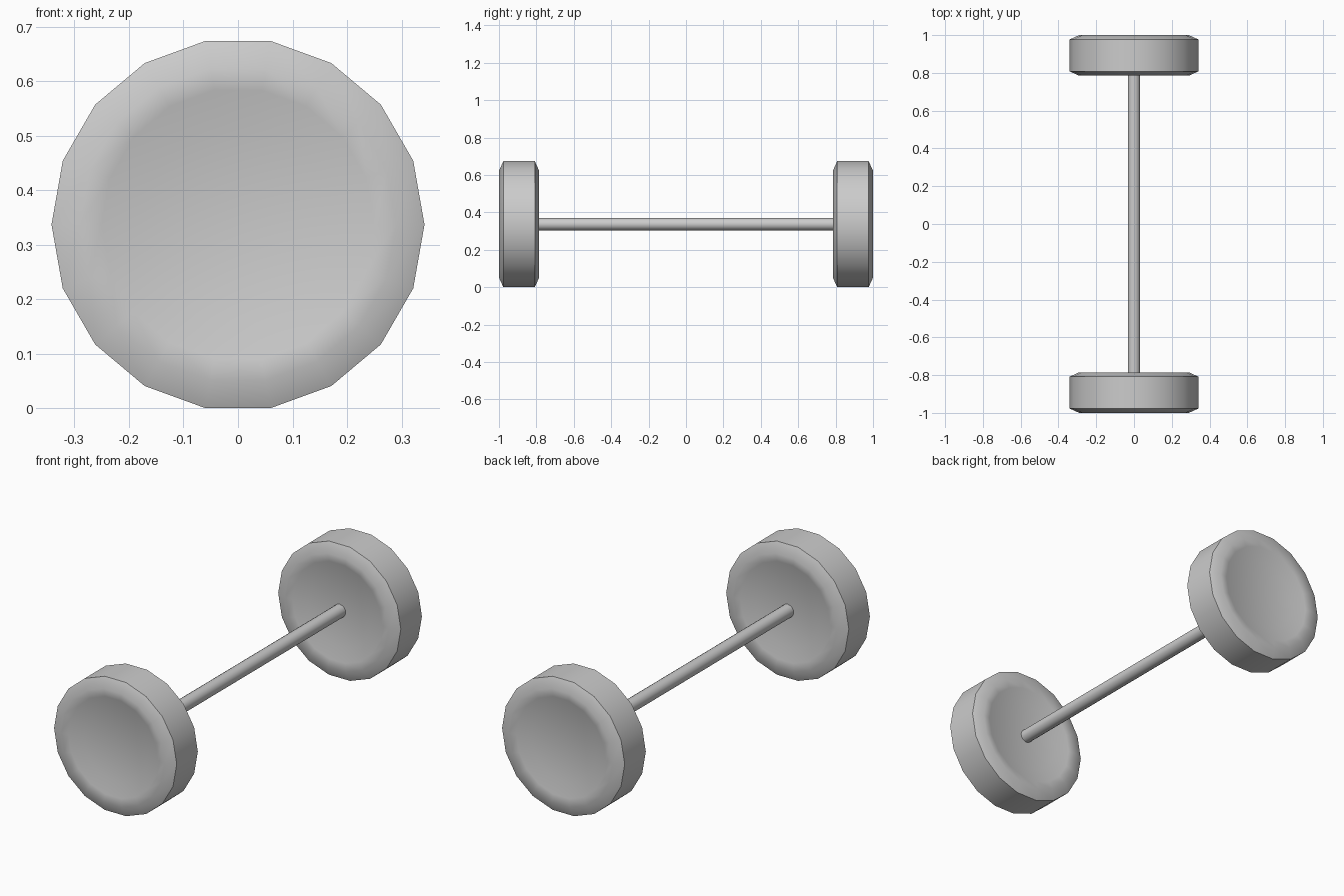
import bpy, bmesh, math
from mathutils import Matrix

cube = bpy.data.objects.get("Cube")
if cube:
    bpy.data.objects.remove(cube, do_unlink=True)

AXLE_Z = 0.337
WHEEL_Y = 0.8925

# Single flat colour
grey = bpy.data.materials.new("plain_grey")
grey.use_nodes = True
grey.diffuse_color = (0.6, 0.6, 0.6, 1)
grey.node_tree.nodes["Principled BSDF"].inputs["Base Color"].default_value = (0.6, 0.6, 0.6, 1)


def lathe(name, profile, sides, y):
    """Revolve (radius, offset) points about the y axis and cap both ends."""
    bm = bmesh.new()
    rings = []
    for radius, offset in profile:
        ring = []
        for i in range(sides):
            a = math.tau * i / sides
            ring.append(bm.verts.new((radius * math.cos(a), offset, radius * math.sin(a))))
        rings.append(ring)
    for a, b in zip(rings, rings[1:]):
        for i in range(sides):
            j = (i + 1) % sides
            bm.faces.new((a[i], a[j], b[j], b[i]))
    bm.faces.new(rings[0])
    bm.faces.new(rings[-1])
    bmesh.ops.recalc_face_normals(bm, faces=bm.faces)
    bm.transform(Matrix.Translation((0, y, AXLE_Z)))
    mesh = bpy.data.meshes.new(name)
    bm.to_mesh(mesh)
    bm.free()
    mesh.materials.append(grey)
    obj = bpy.data.objects.new(name, mesh)
    bpy.context.collection.objects.link(obj)
    bpy.ops.object.select_all(action='DESELECT')
    obj.select_set(True)
    bpy.context.view_layer.objects.active = obj
    bpy.ops.object.shade_smooth_by_angle(angle=math.radians(40))
    return obj


# Wheels: tread, chamfered shoulder, rounded lip and shallow dish on both sides
half = [(0.342, 0.084), (0.29, 0.1075), (0.25, 0.102), (0.18, 0.082)]
wheel_profile = [(r, -o) for r, o in reversed(half)] + half
for name, side in (("front_wheel", -1), ("back_wheel", 1)):
    lathe(name, wheel_profile, 18, side * WHEEL_Y)

# Axle running into both wheels
lathe("axle", [(0.033, -WHEEL_Y), (0.033, WHEEL_Y)], 16, 0)
